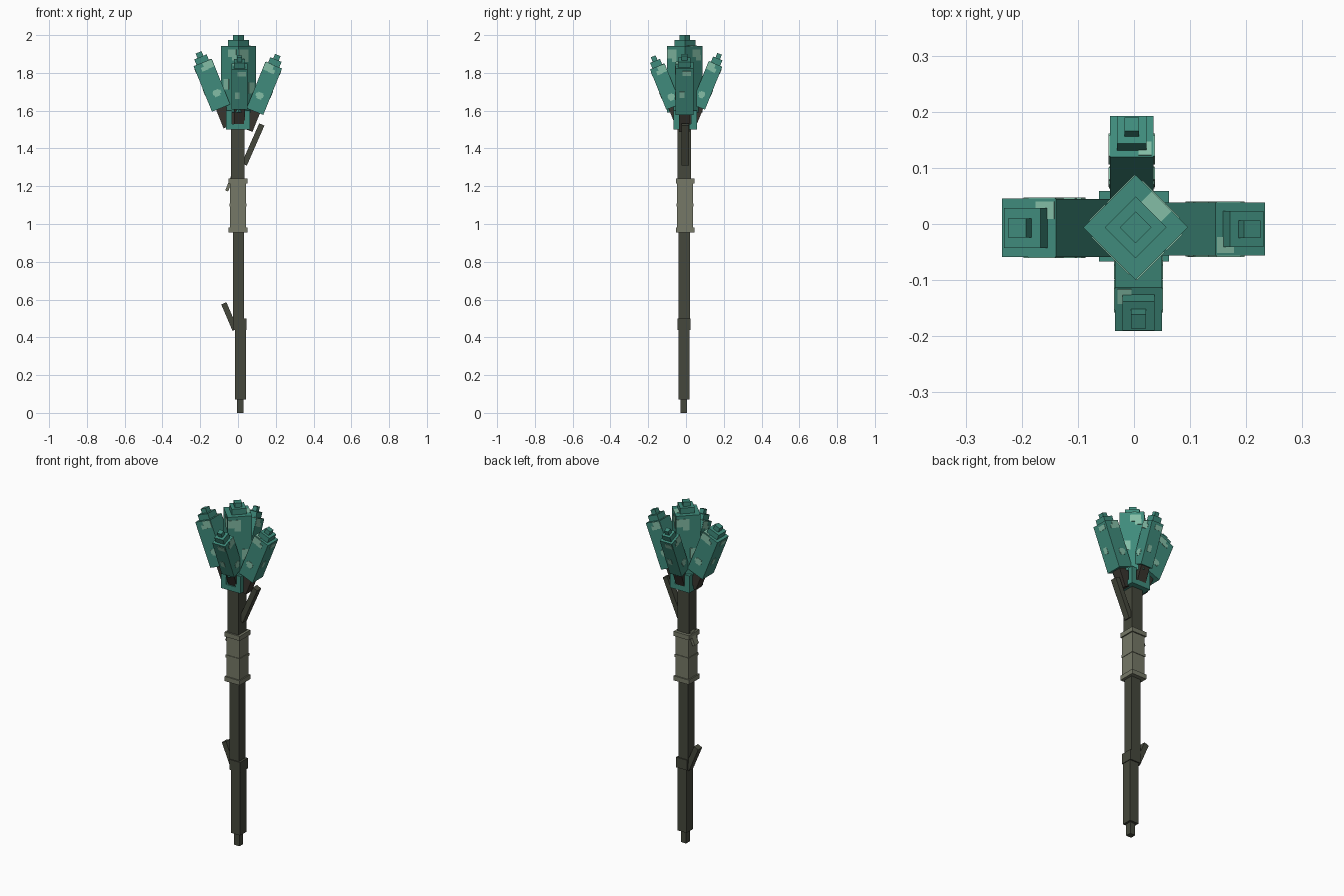
import bpy, bmesh
from math import radians, atan2
from mathutils import Matrix, Vector

old = bpy.data.objects.get("Cube")
if old:
    bpy.data.objects.remove(old)


def material(name, rgb):
    m = bpy.data.materials.new(name)
    m.use_nodes = True
    m.diffuse_color = (*rgb, 1)
    m.node_tree.nodes["Principled BSDF"].inputs["Base Color"].default_value = (*rgb, 1)
    return m


TEAL = material("teal crystal", (0.05, 0.26, 0.20))
MINT = material("pale mint", (0.23, 0.51, 0.38))
WOOD = material("dark wood", (0.06, 0.064, 0.045))
DARK = material("darker wood", (0.04, 0.036, 0.028))
WRAP = material("grey wrap", (0.18, 0.19, 0.135))


def boxes(name, items, mat, frame=Matrix()):
    """One object made of boxes, each given as (centre, size)."""
    bm = bmesh.new()
    for centre, size in items:
        m = Matrix.Translation(centre) @ Matrix.Diagonal((*size, 1))
        bmesh.ops.create_cube(bm, size=1, matrix=m)
    mesh = bpy.data.meshes.new(name)
    bm.to_mesh(mesh)
    bm.free()
    mesh.materials.append(mat)
    ob = bpy.data.objects.new(name, mesh)
    ob.matrix_world = frame
    bpy.context.collection.objects.link(ob)
    return ob


def post(x, y, z0, z1, width):
    return (x, y, (z0 + z1) / 2), (width, width, z1 - z0)


# Shaft
boxes("shaft_tip", [post(0.013, -0.012, 0, 0.09, 0.034)], WOOD)
boxes("lower_shaft", [post(0.013, -0.011, 0.07, 0.46, 0.058)], WOOD)
boxes("shaft_collar", [post(0.011, -0.010, 0.44, 0.50, 0.070)], WOOD)
boxes("middle_shaft", [post(0.003, -0.010, 0.48, 0.97, 0.060)], WOOD)
boxes("upper_shaft", [post(-0.001, -0.009, 1.23, 1.51, 0.072)], WOOD)

# Wrapped grip with raised rings
boxes("grip_wrap", [post(0, -0.005, 0.96, 1.235, 0.084)], WRAP)
boxes("grip_rings", [post(0, -0.005, 0.955, 0.982, 0.098),
                     post(0, -0.005, 1.092, 1.108, 0.090),
                     post(0, -0.005, 1.215, 1.242, 0.098)], WRAP)


# Side twigs
def twig(name, start, end, width, mat):
    a, b = Vector((start[0], -0.004, start[1])), Vector((end[0], -0.004, end[1]))
    d = b - a
    frame = Matrix.Translation((a + b) / 2) @ Matrix.Rotation(atan2(d.x, d.z), 4, 'Y')
    boxes(name, [((0, 0, 0), (width, 0.038, d.length))], mat, frame)


twig("upper_twig", (0.033, 1.315), (0.126, 1.527), 0.030, WOOD)
twig("lower_twig", (-0.015, 0.44), (-0.075, 0.58), 0.030, WOOD)
twig("grip_twig", (-0.030, 1.25), (-0.060, 1.175), 0.016, WRAP)

# Cup: floor and four corner posts around a dark core
cx, cy = 0.0, -0.004
boxes("cup_floor", [post(cx, cy, 1.50, 1.53, 0.125)], TEAL)
boxes("cup_corners", [post(cx + sx * 0.047, cy + sy * 0.047, 1.52, 1.60, 0.031)
                      for sx in (-1, 1) for sy in (-1, 1)], TEAL)
boxes("cup_core", [post(cx, cy, 1.52, 1.61, 0.085)], DARK)

# Central crystal, turned so that an edge faces forward
frame = Matrix.Translation((0.003, -0.006, 0)) @ Matrix.Rotation(radians(45), 4, 'Z')
boxes("centre_crystal", [post(0, 0, 1.59, 1.942, 0.132),
                         post(0, 0, 1.94, 1.975, 0.078),
                         post(0, 0, 1.97, 2.0, 0.040)], TEAL, frame)
T = 0.004  # thickness of the mottled patches
h = 0.066
spots = [((0.047, 0, 1.942), (0.038, 0.05, T))]
for s in (-1, 1):
    spots += [((s * 0.030, s * h, 1.90), (0.070, T, 0.045)),
              ((s * 0.012, s * h, 1.872), (0.034, T, 0.030)),
              ((-s * 0.030, s * h, 1.72), (0.040, T, 0.060)),
              ((s * h, s * 0.020, 1.905), (T, 0.060, 0.040)),
              ((s * h, s * 0.034, 1.880), (T, 0.034, 0.030)),
              ((s * h, -s * 0.025, 1.74), (T, 0.036, 0.055))]
boxes("centre_patches", spots, MINT, frame)


# Leaning side crystals: top face centre, heading, width, length
def side_crystal(name, top, heading, w, length):
    frame = (Matrix.Translation(top) @ Matrix.Rotation(radians(heading), 4, 'Z')
             @ Matrix.Rotation(radians(22), 4, 'Y'))
    boxes(name + "_crystal", [post(0, 0, -length, 0, w),
                              post(0, 0, -0.01, 0.032, w * 0.68),
                              post(0, 0, 0.03, 0.058, w * 0.33)], TEAL, frame)
    boxes(name + "_arm", [post(0, 0, -length - 0.105, -length + 0.02, 0.056)], DARK, frame)
    e = w / 2
    marks = [((-0.3 * w, -0.3 * w, 0), (0.34 * w, 0.3 * w, T)),
             ((e, 0.012, -0.028), (T, 0.045, 0.026)),
             ((e, -0.012, -0.150), (T, 0.026, 0.036))]
    for s in (-1, 1):
        marks += [((-0.22 * w, s * e, -0.022), (0.5 * w, T, 0.040)),
                  ((0.02 * w, s * e, -0.034), (0.34 * w, T, 0.022)),
                  ((-0.08 * w, s * e, -0.178), (0.30 * w, T, 0.036)),
                  ((-0.10 * w, s * e, -0.176), (0.44 * w, T * 0.9, 0.018))]
    boxes(name + "_patches", marks, MINT, frame)


side_crystal("left", (0.189, -0.009, 1.841), 0, 0.095, 0.265)
side_crystal("right", (-0.187, -0.007, 1.855), 180, 0.104, 0.260)
side_crystal("front", (0.008, -0.152, 1.834), 270, 0.083, 0.230)
side_crystal("back", (-0.004, 0.156, 1.847), 90, 0.078, 0.245)
